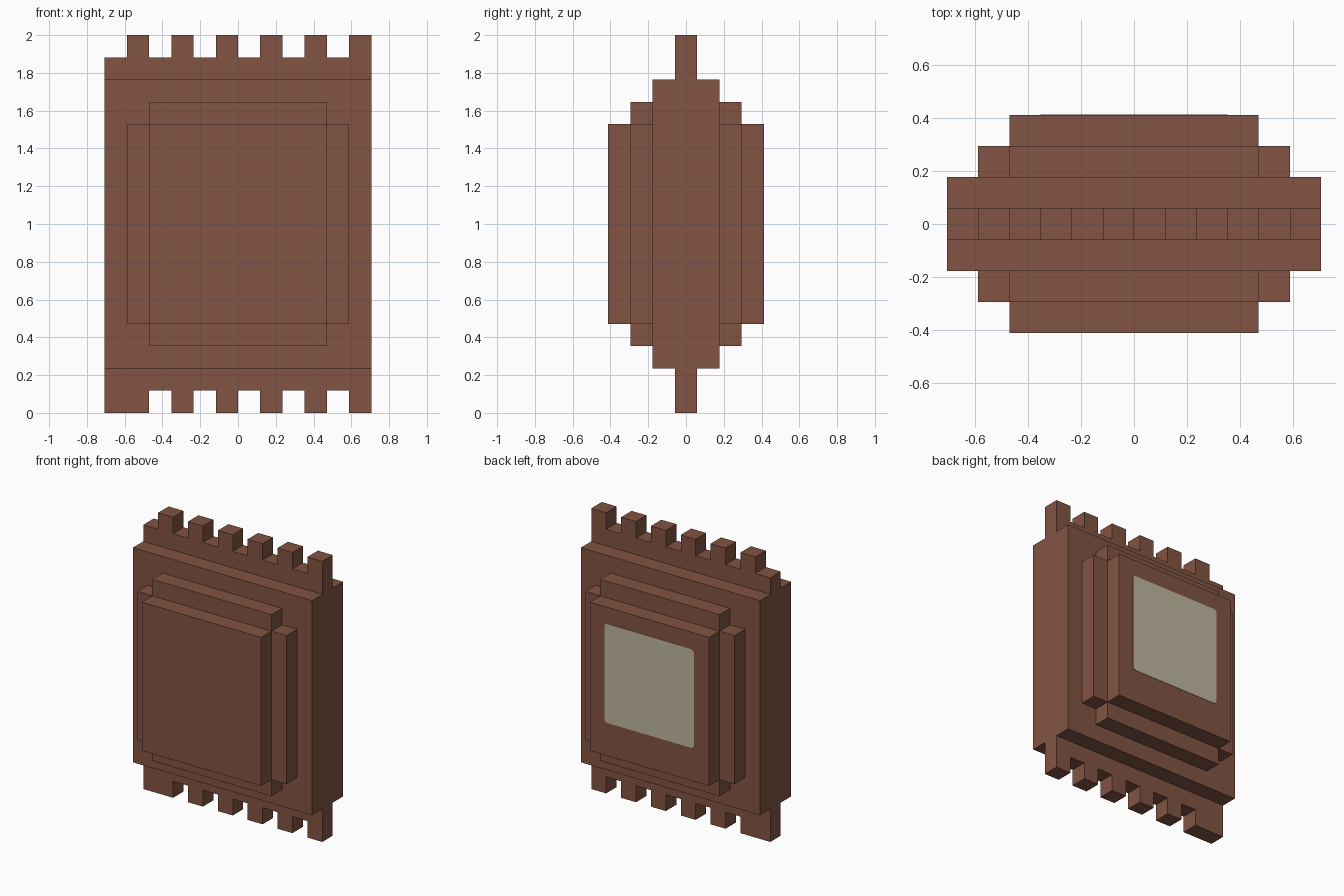
import bpy, bmesh
from math import cos, sin, pi
from mathutils import Vector

if "Cube" in bpy.data.objects:
    bpy.data.objects.remove(bpy.data.objects["Cube"], do_unlink=True)

U = 2 / 17  # one block


def material(name, rgb):
    m = bpy.data.materials.new(name)
    m.use_nodes = True
    m.diffuse_color = (*rgb, 1)
    m.node_tree.nodes["Principled BSDF"].inputs["Base Color"].default_value = (*rgb, 1)
    return m


brown = material("brown", (0.223, 0.087, 0.054))
cream = material("pale_cream", (0.515, 0.468, 0.337))


def slab(name, outline, y0, y1, mat):
    """Extrude an x-z outline, in blocks, from depth y0 to y1."""
    bm = bmesh.new()
    face = bm.faces.new([bm.verts.new((x * U, y0 * U, z * U)) for x, z in outline])
    new = bmesh.ops.extrude_face_region(bm, geom=[face])["geom"]
    verts = [v for v in new if isinstance(v, bmesh.types.BMVert)]
    bmesh.ops.translate(bm, verts=verts, vec=Vector((0, (y1 - y0) * U, 0)))
    bmesh.ops.recalc_face_normals(bm, faces=bm.faces)
    mesh = bpy.data.meshes.new(name)
    bm.to_mesh(mesh)
    bm.free()
    mesh.materials.append(mat)
    obj = bpy.data.objects.new(name, mesh)
    bpy.context.collection.objects.link(obj)
    return obj


def rect(w, z0, z1):
    return [(-w, z0), (w, z0), (w, z1), (-w, z1)]


def comb(base, root, tip, teeth):
    """Strip from base to root with teeth reaching to tip."""
    pts = [(-6, base)]
    if teeth[0][0] > -6:
        pts.append((-6, root))
    for a, b in teeth:
        if a > -6:
            pts.append((a, root))
        pts += [(a, tip), (b, tip)]
        if b < 6:
            pts.append((b, root))
    return pts + [(6, base)]


# Main body
slab("body", rect(6, 2, 15), -1.5, 1.5, brown)

# Toothed crimped edges; the lower left tooth is double width
teeth = [(x, x + 1) for x in range(-5, 6, 2)]
slab("top_crimp", comb(15, 16, 17, teeth), -0.5, 0.5, brown)
slab("bottom_crimp", comb(2, 1, 0, [(-6, -4)] + teeth[1:]), -0.5, 0.5, brown)

# Stepped bulges on both faces
cross = [(-4, 3), (4, 3), (4, 4), (5, 4), (5, 13), (4, 13),
         (4, 14), (-4, 14), (-4, 13), (-5, 13), (-5, 4), (-4, 4)]
for side, s in (("front", -1), ("back", 1)):
    slab(side + "_bulge", cross, s * 1.5, s * 2.5, brown)
    slab(side + "_panel", rect(4, 4, 13), s * 2.5, s * 3.5, brown)

# Round-cornered label on the back
R = 0.2
outline = []
for i, (cx, cz) in enumerate([(3 - R, 12 - R), (R - 3, 12 - R), (R - 3, 6 + R), (3 - R, 6 + R)]):
    for k in range(5):
        a = (i + k / 4) * pi / 2
        outline.append((cx + R * cos(a), cz + R * sin(a)))
slab("back_label", outline, 3.48, 3.52, cream)
